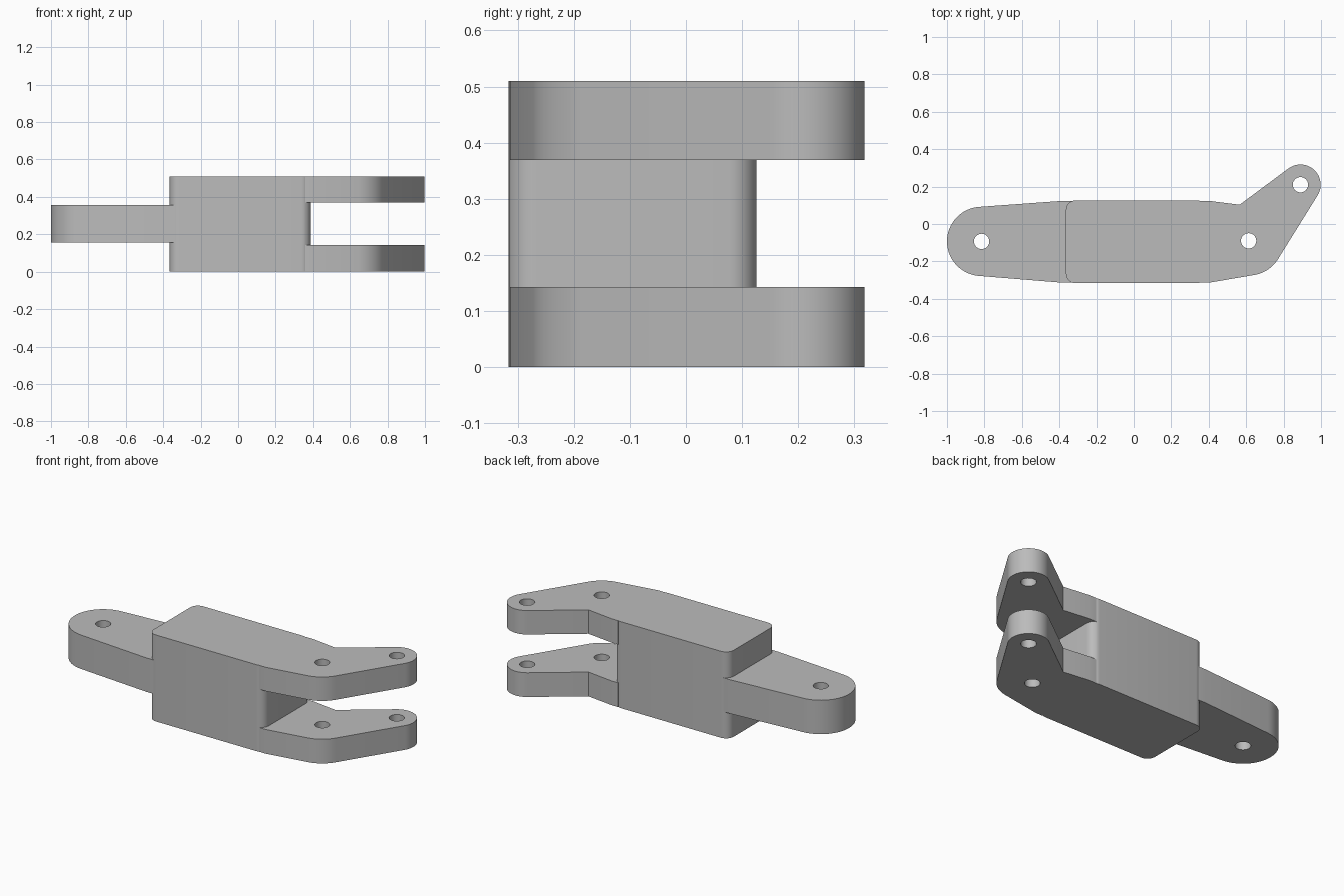
import bpy, bmesh, math

if "Cube" in bpy.data.objects:
    bpy.data.objects.remove(bpy.data.objects["Cube"])

grey = bpy.data.materials.new("matte grey")
grey.diffuse_color = (0.5, 0.5, 0.5, 1)
grey.use_nodes = True
grey.node_tree.nodes["Principled BSDF"].inputs["Base Color"].default_value = grey.diffuse_color
MID = -0.095   # centre line of the body in y
HOLE = 0.041


def arc(cx, cy, r, a0, a1, n=16):
    """Points on an arc from angle a0 to a1 in degrees."""
    angles = [math.radians(a0 + (a1 - a0) * i / n) for i in range(n + 1)]
    return [(cx + r * math.cos(a), cy + r * math.sin(a)) for a in angles]


def extrude(name, outline, z0, z1):
    """Vertical prism over a counter-clockwise outline."""
    bm = bmesh.new()
    face = bm.faces.new([bm.verts.new((x, y, z0)) for x, y in outline])
    top = bmesh.ops.extrude_face_region(bm, geom=[face])["geom"]
    verts = [v for v in top if isinstance(v, bmesh.types.BMVert)]
    bmesh.ops.translate(bm, verts=verts, vec=(0, 0, z1 - z0))
    bmesh.ops.recalc_face_normals(bm, faces=bm.faces)
    mesh = bpy.data.meshes.new(name)
    bm.to_mesh(mesh)
    bm.free()
    mesh.materials.append(grey)
    obj = bpy.data.objects.new(name, mesh)
    bpy.context.collection.objects.link(obj)
    return obj


def combine(target, tool, operation):
    """Apply a boolean and remove the tool."""
    mod = target.modifiers.new(operation, 'BOOLEAN')
    mod.operation, mod.object, mod.solver = operation, tool, 'EXACT'
    bpy.context.view_layer.objects.active = target
    bpy.ops.object.modifier_apply(modifier=mod.name)
    bpy.data.objects.remove(tool)


def drill(target, x, y):
    combine(target, extrude("pin_cutter", arc(x, y, HOLE, 0, 348.75, 31), -0.1, 0.7), 'DIFFERENCE')


# Central block with rounded vertical corners
x0, x1, hw, r = -0.365, 0.387, 0.221, 0.05
block = (arc(x1 - r, MID - hw + r, r, -90, 0, 8) + arc(x1 - r, MID + hw - r, r, 0, 90, 8)
         + arc(x0 + r, MID + hw - r, r, 90, 180, 8) + arc(x0 + r, MID - hw + r, r, 180, 270, 8))
body = extrude("body", block, 0, 0.51)

# Two cranked fork arms, joined to the block and drilled
arm = ([(0.357, MID - hw + 0.002), (0.40, MID - hw + 0.002)]
       + arc(0.613, -0.09, 0.185, -81.5, -31.6)
       + arc(0.89, 0.21, 0.108, -31.6, 126.7, 24)
       + [(0.565, 0.103), (0.40, MID + hw - 0.002), (0.357, MID + hw - 0.002)])
for z0, z1 in ((0, 0.143), (0.369, 0.51)):
    combine(body, extrude("fork_arm", arm, z0, z1), 'UNION')
for x, y in ((0.613, -0.09), (0.89, 0.21)):
    drill(body, x, y)

# Tapered tongue with a round end and pin hole
tongue_outline = ([(-0.332, MID - hw + 0.002), (-0.332, MID + hw - 0.002), (-0.38, MID + hw - 0.002)]
                  + arc(-0.815, -0.093, 0.185, 94.5, 265.5, 32)
                  + [(-0.38, MID - hw + 0.002)])
tongue = extrude("tongue", tongue_outline, 0.157, 0.357)
drill(tongue, -0.815, -0.093)

# Smooth the curved walls, keep the rims sharp
for obj in (body, tongue):
    bpy.ops.object.select_all(action='DESELECT')
    obj.select_set(True)
    bpy.context.view_layer.objects.active = obj
    bpy.ops.object.shade_smooth_by_angle(angle=math.radians(30))
